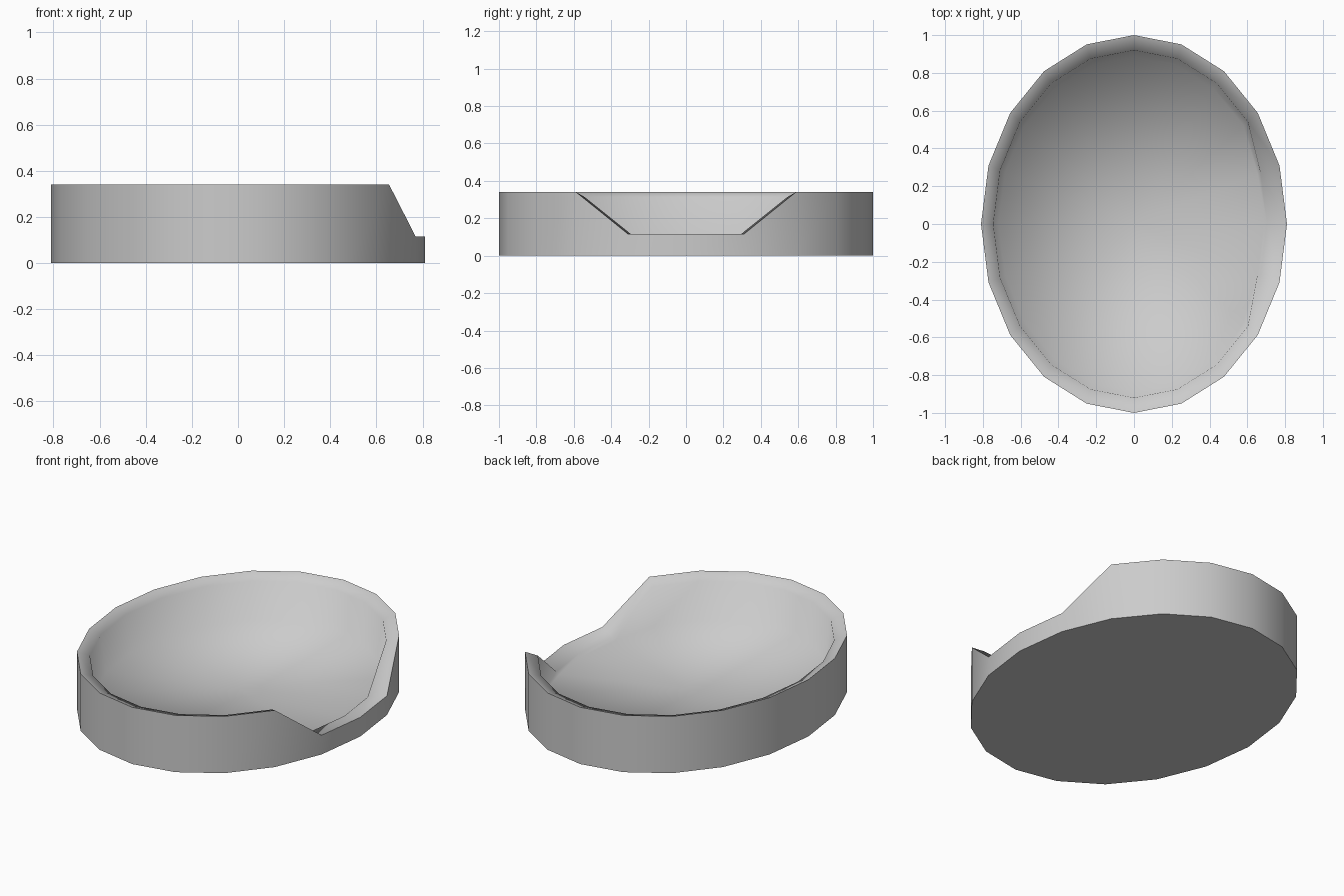
import bpy, bmesh, math

if "Cube" in bpy.data.objects:
    bpy.data.objects.remove(bpy.data.objects["Cube"])

SIDES = 20
RX, RY = 0.81, 1.0
bm = bmesh.new()


def ring(scale, z, low_scale, low_z):
    """Oval ring of points; the three facing +x drop to form the entry notch."""
    verts = []
    for i in range(SIDES):
        a = 2 * math.pi * i / SIDES
        s, h = (low_scale, low_z) if i in (0, 1, SIDES - 1) else (scale, z)
        verts.append(bm.verts.new((RX * s * math.cos(a), RY * s * math.sin(a), h)))
    return verts


# Profile from the base, over the rim and down to the floor: scale, height, then the same at the notch
profile = [(1.0, 0.0, 1.0, 0.0), (1.0, 0.34, 1.0, 0.115), (0.92, 0.313, 0.87, 0.095),
           (0.885, 0.09, 0.85, 0.08)]
rings = [ring(*p) for p in profile]
for lower, upper in zip(rings, rings[1:]):
    for i in range(SIDES):
        j = (i + 1) % SIDES
        bm.faces.new((lower[i], lower[j], upper[j], upper[i]))

# Cushion floor and flat base
centre = bm.verts.new((0, 0, 0.07))
for i in range(SIDES):
    bm.faces.new((rings[-1][i], rings[-1][(i + 1) % SIDES], centre))
bm.faces.new(rings[0][::-1])
bmesh.ops.recalc_face_normals(bm, faces=bm.faces)

# Oval bed object
mesh = bpy.data.meshes.new("oval_bed")
bm.to_mesh(mesh)
bm.free()
bed = bpy.data.objects.new("oval_bed", mesh)
bpy.context.collection.objects.link(bed)
bpy.context.view_layer.objects.active = bed
bed.select_set(True)
bpy.ops.object.shade_smooth_by_angle(angle=math.radians(85))
